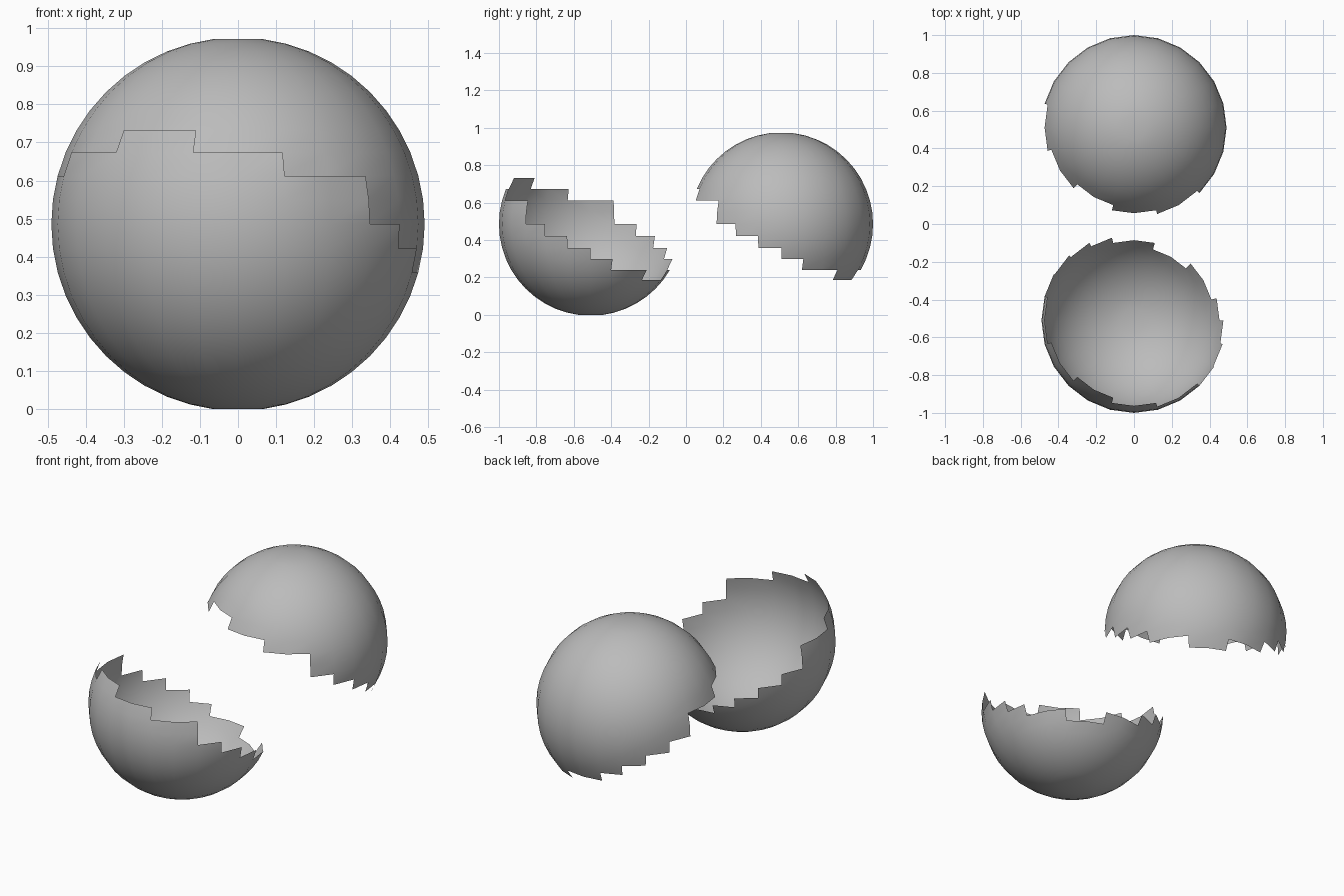
import bpy
import bmesh
from math import sin, cos, radians

if "Cube" in bpy.data.objects:
    bpy.data.objects.remove(bpy.data.objects["Cube"], do_unlink=True)

RADIUS = 0.49
HEIGHT = RADIUS * cos(radians(7.5))   # poles are closed by small flat caps
SEGMENTS = 24
TOP_RING = 11

# Break line: ring index of the crack for each column, starting at the back
CRACK = [-4, -3, -2, -1, 0, 2, 2, 3, 3, 4, 4, 3,
         3, 2, 2, 0, -1, -2, -3, -4, -4, -5, -5, -4]

shell_grey = bpy.data.materials.new("shell_grey")
shell_grey.use_nodes = True
shell_grey.diffuse_color = (0.5, 0.5, 0.5, 1)
shell_grey.node_tree.nodes["Principled BSDF"].inputs["Base Color"].default_value = (0.5, 0.5, 0.5, 1)


def make_shell(name, y, is_upper):
    """Keep the part of a ringed sphere above or below the stepped crack."""
    bm = bmesh.new()
    grid = {}

    def vert(ring, column):
        key = (ring, column % SEGMENTS)
        if key not in grid:
            lat, lon = radians(7.5 * ring), radians(15 * key[1] - 180)
            grid[key] = bm.verts.new((RADIUS * cos(lat) * sin(lon),
                                      -RADIUS * cos(lat) * cos(lon),
                                      RADIUS * sin(lat)))
        return grid[key]

    # Side wall, column by column
    for col, crack in enumerate(CRACK):
        rings = range(crack, TOP_RING) if is_upper else range(-TOP_RING, crack)
        for r in rings:
            bm.faces.new((vert(r, col), vert(r, col + 1),
                          vert(r + 1, col + 1), vert(r + 1, col)))

    # Flat cap at the pole
    end = TOP_RING if is_upper else -TOP_RING
    cap = [vert(end, c) for c in range(SEGMENTS)]
    bm.faces.new(cap if is_upper else cap[::-1])

    for face in bm.faces:
        face.smooth = True
    mesh = bpy.data.meshes.new(name)
    bm.to_mesh(mesh)
    bm.free()
    mesh.materials.append(shell_grey)
    shell = bpy.data.objects.new(name, mesh)
    shell.location = (0, y, HEIGHT)
    bpy.context.collection.objects.link(shell)


make_shell("lower_eggshell", -0.51, False)
make_shell("upper_eggshell", 0.51, True)
